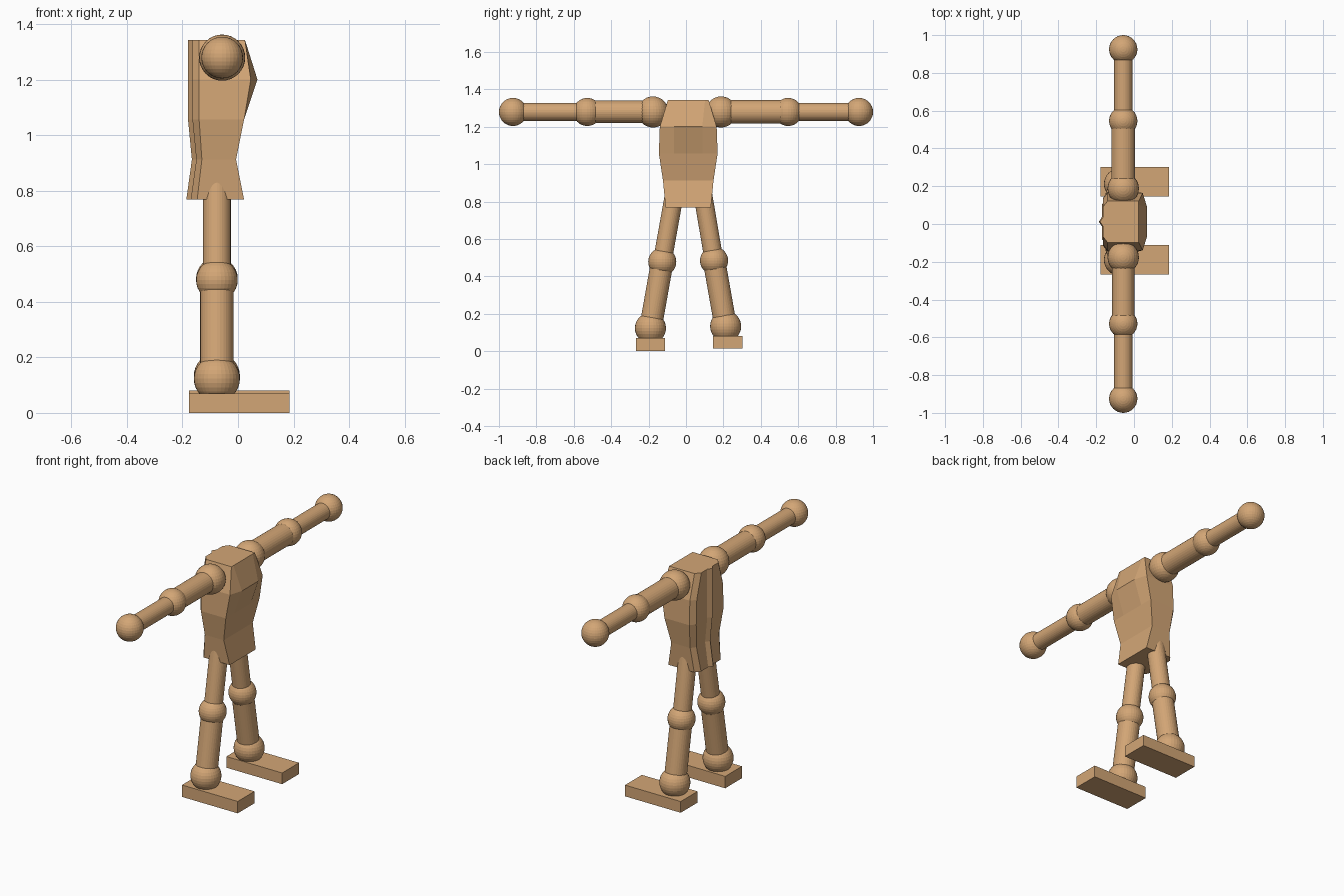
import bpy, bmesh, math
from mathutils import Vector

if "Cube" in bpy.data.objects:
    bpy.data.objects.remove(bpy.data.objects["Cube"])

tan = bpy.data.materials.new("tan wood")
tan.diffuse_color = (0.65, 0.38, 0.18, 1)
tan.use_nodes = True
tan.node_tree.nodes["Principled BSDF"].inputs["Base Color"].default_value = tan.diffuse_color


def finish(name, bm):
    bmesh.ops.recalc_face_normals(bm, faces=bm.faces)
    me = bpy.data.meshes.new(name)
    bm.to_mesh(me)
    bm.free()
    me.materials.append(tan)
    ob = bpy.data.objects.new(name, me)
    bpy.context.collection.objects.link(ob)
    return ob


def ball(name, p, r):
    bm = bmesh.new()
    bmesh.ops.create_uvsphere(bm, u_segments=32, v_segments=16, radius=r)
    bmesh.ops.translate(bm, verts=bm.verts, vec=p)
    return finish(name, bm)


def rod(name, a, b, r):
    a, b = Vector(a), Vector(b)
    bm = bmesh.new()
    bmesh.ops.create_cone(bm, cap_ends=True, segments=32, radius1=r, radius2=r,
                          depth=(b - a).length)
    ob = finish(name, bm)
    ob.location = (a + b) / 2
    ob.rotation_mode = 'QUATERNION'
    ob.rotation_quaternion = (b - a).to_track_quat('Z', 'Y')
    return ob


def box(name, lo, hi):
    bm = bmesh.new()
    bmesh.ops.create_cube(bm, size=1)
    for v in bm.verts:
        v.co = [l + (c + 0.5) * (h - l) for c, l, h in zip(v.co, lo, hi)]
    return finish(name, bm)


# Torso: stacked rings with a raised chest and a thin spine ridge
# z, half width, front half width, front x, front corner x, back corner x, spine x
rings = [
    (0.768, 0.121, 0.090, 0.022, 0.022, -0.147, -0.186),
    (0.912, 0.135, 0.080, -0.007, -0.007, -0.130, -0.166),
    (1.057, 0.157, 0.075, 0.022, 0.022, -0.140, -0.180),
    (1.200, 0.152, 0.075, 0.070, 0.046, -0.140, -0.180),
    (1.343, 0.109, 0.090, 0.025, 0.025, -0.140, -0.180),
]
bm = bmesh.new()
loops = []
for z, a, b, fx, sx, bx, spine in rings:
    half = [(fx, b), (sx, a), (bx, a), (spine + 0.016, a - 0.03), (spine + 0.016, 0.025)]
    pts = half + [(spine, 0)] + [(x, -y) for x, y in reversed(half)]
    loops.append([bm.verts.new((x, y + 0.012, z)) for x, y in pts])
n = len(loops[0])
for lo, hi in zip(loops, loops[1:]):
    for i in range(n):
        j = (i + 1) % n
        bm.faces.new((lo[i], lo[j], hi[j], hi[i]))
bm.faces.new(loops[0])
bm.faces.new(loops[-1])
finish("torso", bm)

# Arms, stretched out along y
AX = -0.057
for side, sh, el, ha, ru, rf in (("right", -0.177, -0.528, -0.925, 0.060, 0.048),
                                 ("left", 0.188, 0.546, 0.925, 0.063, 0.048)):
    shoulder, elbow, hand = (AX, sh, 1.279), (AX, el, 1.279), (AX, ha, 1.279)
    ball(side + "_shoulder", shoulder, 0.083)
    ball(side + "_elbow", elbow, 0.075)
    ball(side + "_hand", hand, 0.075)
    rod(side + "_upper_arm", shoulder, elbow, ru)
    rod(side + "_forearm", elbow, hand, rf)

# Legs and flat feet pointing toward +x
LX = -0.076
for side, hip, knee, ankle, foot_y, foot_z in (
        ("right", (-0.055, 0.88), (-0.127, 0.478), (-0.190, 0.123), (-0.268, -0.112), (0.0, 0.07)),
        ("left", (0.083, 0.88), (0.150, 0.484), (0.212, 0.133), (0.145, 0.302), (0.014, 0.08))):
    h, k, a = [(LX, y, z) for y, z in (hip, knee, ankle)]
    rod(side + "_thigh", h, k, 0.050)
    ball(side + "_knee", k, 0.075)
    rod(side + "_shin", k, a, 0.060)
    ball(side + "_ankle", a, 0.083)
    box(side + "_foot", (-0.177, foot_y[0], foot_z[0]), (0.186, foot_y[1], foot_z[1]))
